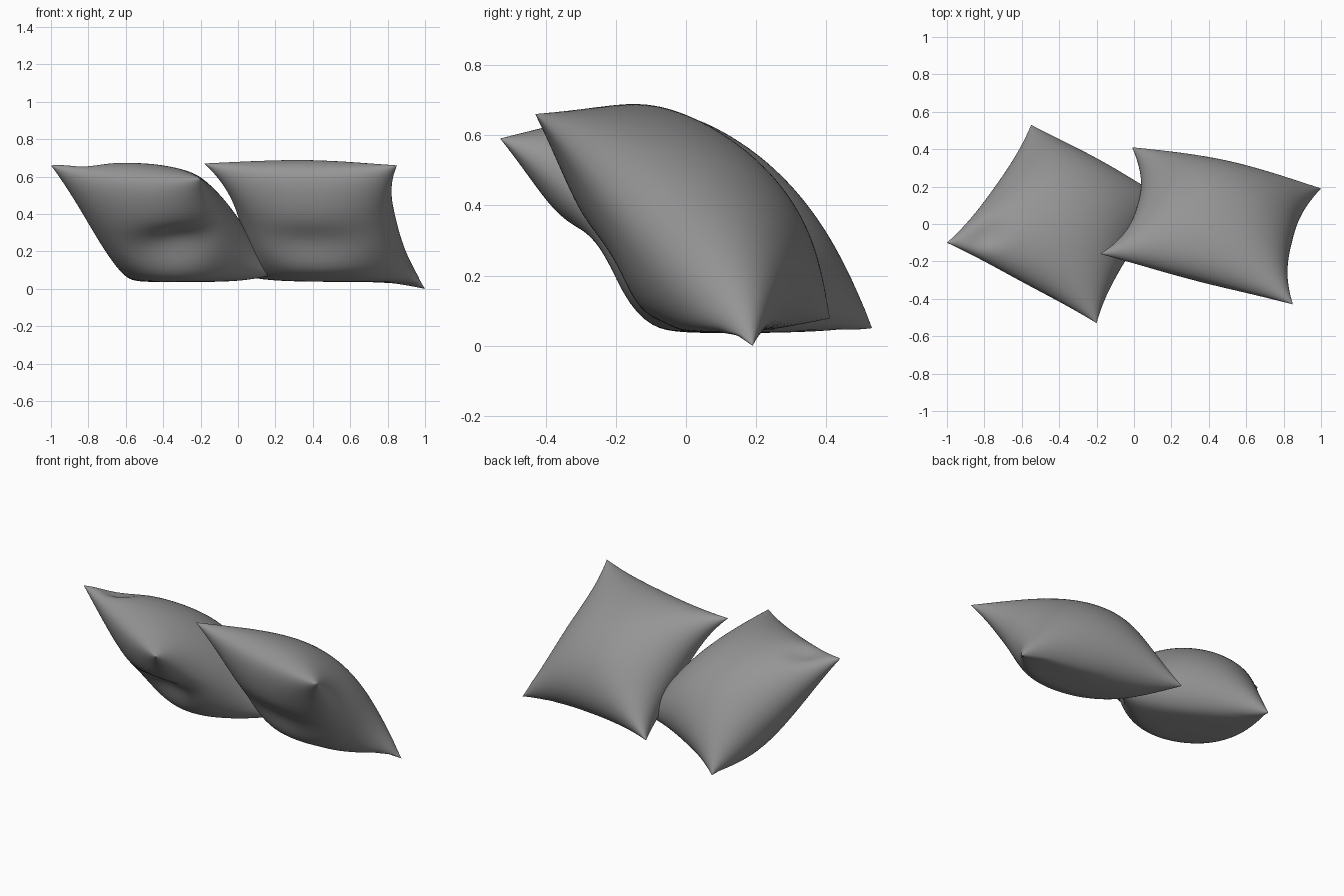
import bpy, bmesh, math
from mathutils import Vector

if "Cube" in bpy.data.objects:
    bpy.data.objects.remove(bpy.data.objects["Cube"], do_unlink=True)

fabric = bpy.data.materials.new("grey fabric")
fabric.use_nodes = True
GREY = (0.3, 0.3, 0.3, 1)
fabric.diffuse_color = GREY
fabric.node_tree.nodes["Principled BSDF"].inputs["Base Color"].default_value = GREY

N = 52          # grid cells along each side
FLOOR = 0.03    # height at which the filling rests


def rest_on_floor(z, seam_z):
    """Press the filling softly against the floor, but leave the tips alone."""
    base = min(FLOOR, seam_z)
    above = z - base
    soft = base + (above + math.sqrt(above * above + 0.0016)) / 2
    blend = min(1, max(0, (seam_z - FLOOR) / 0.04))
    return soft * blend + max(z, base) * (1 - blend)


def pillow(name, corners, pinch, puff, dents):
    """Corners: top right, top left, bottom left, bottom right.
    Pinch: how far the right, left, top and bottom seams curve inwards.
    Puff: thickness of the upper and the under side."""
    a, b, c, d = map(Vector, corners)
    normal = (b - a + c - d).cross(c + d - a - b).normalized()
    bm = bmesh.new()

    def point(s, t, side):
        # seam outline, drawn in between the corner tips
        u = s * (1 - (pinch[0] if s < 0 else pinch[1]) * (1 - abs(t) ** 2.6))
        v = t * (1 - (pinch[2] if t < 0 else pinch[3]) * (1 - abs(s) ** 2.6))
        p = (a * (1 - u) + b * (1 + u)) * (1 - v) / 4
        p += (d * (1 - u) + c * (1 + u)) * (1 + v) / 4
        seam_z = p.z
        # stuffing, which sags on the underside
        swell = max(0, (1 - s * s) * (1 - t * t)) ** 0.5
        depth = puff[0] * (1 + 0.12 * t) if side > 0 else puff[1] * (1 + 0.3 * t)
        for face, s0, t0, ws, wt, amount in dents:
            if face == side:
                depth -= amount * math.exp(-((s - s0) / ws) ** 2 - ((t - t0) / wt) ** 2)
        p += normal * side * depth * swell
        p.z = rest_on_floor(p.z, seam_z)
        return p

    ticks = [math.sin(math.pi / 2 * (2 * i / N - 1)) for i in range(N + 1)]
    for side in (1, -1):
        rows = [[bm.verts.new(point(s, t, side)) for s in ticks] for t in ticks]
        for j in range(N):
            for i in range(N):
                bm.faces.new((rows[j][i], rows[j][i + 1],
                              rows[j + 1][i + 1], rows[j + 1][i]))
    bmesh.ops.remove_doubles(bm, verts=bm.verts, dist=0.0004)
    bmesh.ops.recalc_face_normals(bm, faces=bm.faces)
    mesh = bpy.data.meshes.new(name)
    bm.to_mesh(mesh)
    bm.free()
    mesh.materials.append(fabric)
    obj = bpy.data.objects.new(name, mesh)
    bpy.context.collection.objects.link(obj)
    bpy.ops.object.select_all(action='DESELECT')
    obj.select_set(True)
    bpy.context.view_layer.objects.active = obj
    bpy.ops.object.shade_smooth_by_angle(angle=math.radians(60))


# Pillow on the model's left
pillow("left_pillow",
       [(-0.18, -0.16, 0.67), (0.85, -0.43, 0.66), (1, 0.19, 0), (-0.01, 0.41, 0.07)],
       (0.22, 0.16, 0.06, 0.09), (0.26, 0.25),
       [(-1, 0.1, -0.15, 0.7, 0.28, 0.04), (-1, 0.2, 0.5, 0.5, 0.15, 0.02)])

# Pillow on the model's right
pillow("right_pillow",
       [(-1, -0.1, 0.66), (-0.2, -0.53, 0.59), (0.19, 0.12, 0.07), (-0.55, 0.53, 0.045)],
       (0.08, 0.09, 0.06, 0.07), (0.265, 0.265),
       [(-1, 0.5, -0.2, 0.6, 0.28, 0.09), (1, -0.7, -0.85, 0.2, 0.2, 0.09)])
